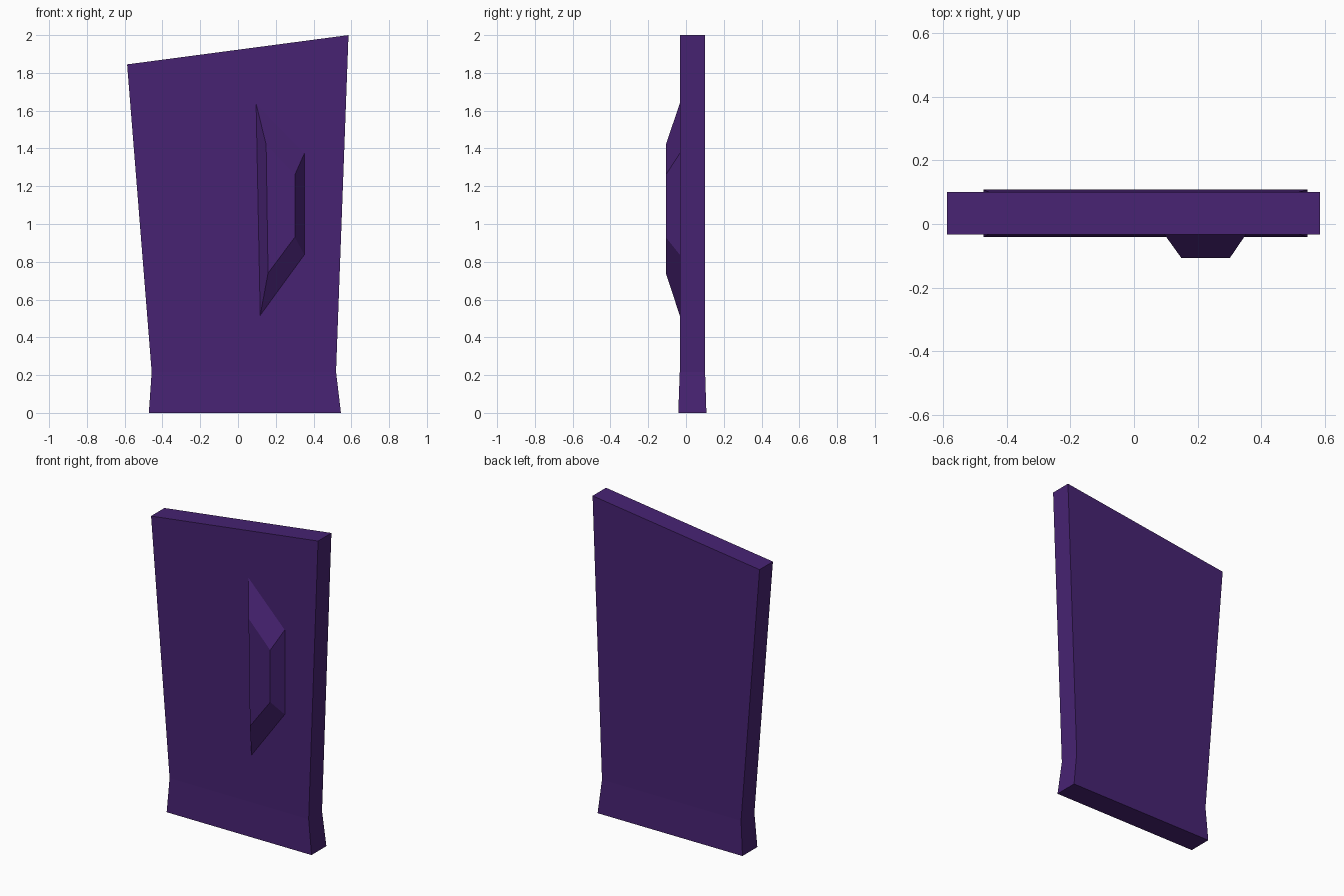
import bpy, bmesh

if "Cube" in bpy.data.objects:
    bpy.data.objects.remove(bpy.data.objects["Cube"])

purple = bpy.data.materials.new("deep purple")
purple.diffuse_color = (0.063, 0.0165, 0.17, 1)
purple.use_nodes = True
purple.node_tree.nodes["Principled BSDF"].inputs["Base Color"].default_value = purple.diffuse_color


def loft(name, rings):
    """Join rings of equal size with flat sides and cap both ends."""
    bm = bmesh.new()
    loops = [[bm.verts.new(p) for p in r] for r in rings]
    for a, b in zip(loops, loops[1:]):
        n = len(a)
        for i in range(n):
            j = (i + 1) % n
            bm.faces.new((a[i], a[j], b[j], b[i]))
    bm.faces.new(loops[0])
    bm.faces.new(loops[-1])
    bmesh.ops.recalc_face_normals(bm, faces=bm.faces)
    mesh = bpy.data.meshes.new(name)
    bm.to_mesh(mesh)
    bm.free()
    mesh.materials.append(purple)
    obj = bpy.data.objects.new(name, mesh)
    bpy.context.collection.objects.link(obj)
    return obj


# Slab: flared foot, narrow waist, wide slanted top
def section(xl, xr, zl, zr, y0, y1):
    return [(xl, y0, zl), (xr, y0, zr), (xr, y1, zr), (xl, y1, zl)]


loft("slab", [
    section(-0.472, 0.545, 0, 0, -0.041, 0.108),
    section(-0.457, 0.519, 0.217, 0.217, -0.033, 0.101),
    section(-0.587, 0.585, 1.845, 2.0, -0.033, 0.101),
])

# Raised bevelled panel on the front
outer = [(0.095, 1.64), (0.352, 1.375), (0.352, 0.836), (0.117, 0.513)]
inner = [(0.149, 1.42), (0.301, 1.26), (0.301, 0.93), (0.159, 0.74)]
loft("raised_panel", [
    [(x, -0.032, z) for x, z in outer],
    [(x, -0.107, z) for x, z in inner],
])
